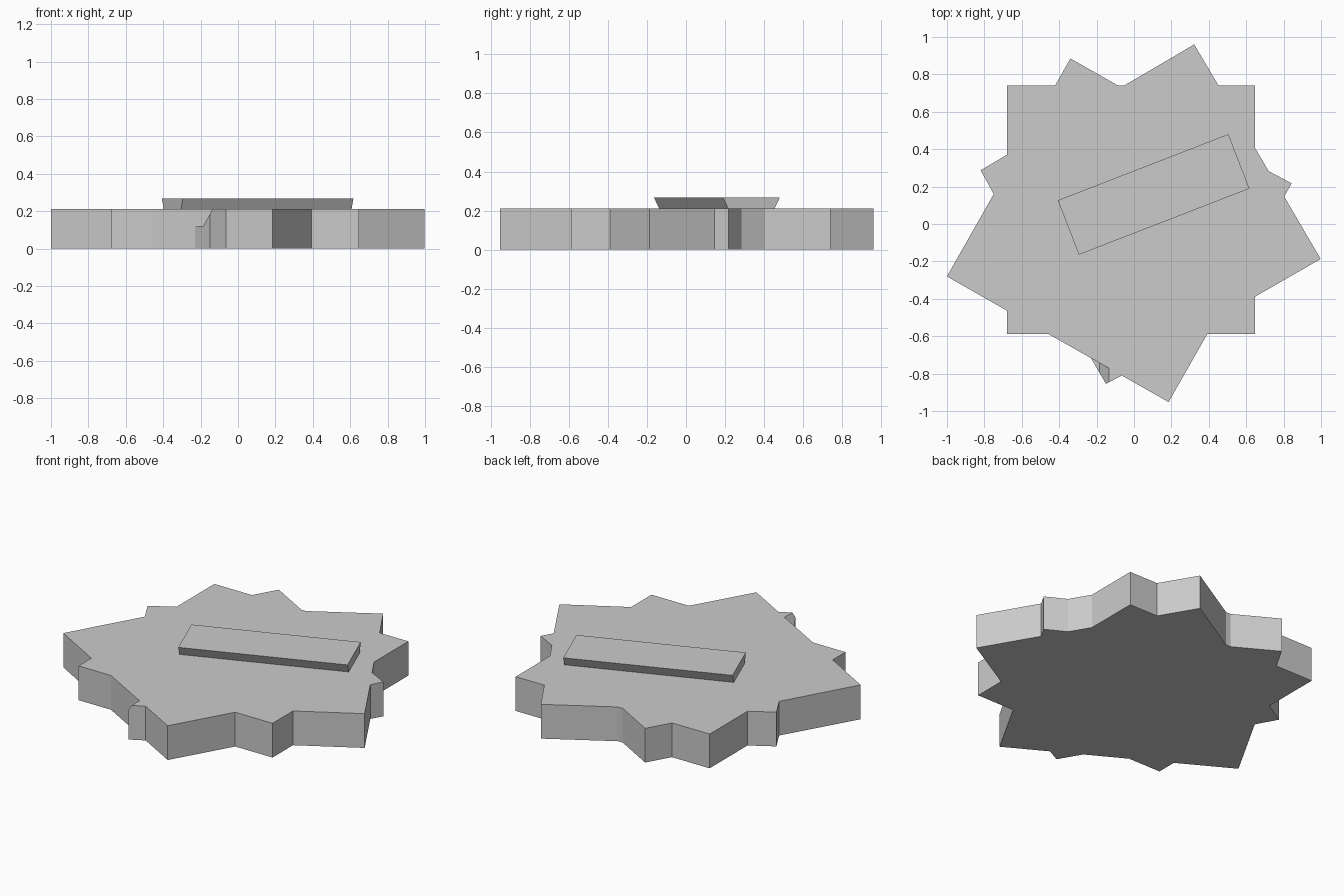
import bpy, bmesh, math
from mathutils import Matrix

if "Cube" in bpy.data.objects:
    bpy.data.objects.remove(bpy.data.objects["Cube"])

H = 0.212      # plate thickness
TOP = 0.268    # top of the raised bar


def make_object(name, bm):
    bmesh.ops.recalc_face_normals(bm, faces=bm.faces)
    mesh = bpy.data.meshes.new(name)
    bm.to_mesh(mesh)
    bm.free()
    obj = bpy.data.objects.new(name, mesh)
    bpy.context.collection.objects.link(obj)
    return obj


def prism(profile, direction):
    """Extrude a closed 3D profile along a direction."""
    bm = bmesh.new()
    face = bm.faces.new([bm.verts.new(p) for p in profile])
    ext = bmesh.ops.extrude_face_region(bm, geom=[face], use_keep_orig=True)
    moved = [v for v in ext["geom"] if isinstance(v, bmesh.types.BMVert)]
    bmesh.ops.translate(bm, verts=moved, vec=direction)
    return bm


# Star-shaped plate: outline of overlapping turned rectangles
outline = [
    (0.322, 0.96), (0.452, 0.74), (0.648, 0.74), (0.648, 0.405),
    (0.72, 0.283), (0.843, 0.217), (0.803, 0.147), (0.998, -0.187),
    (0.648, -0.388), (0.648, -0.588), (0.392, -0.588), (0.185, -0.952),
    (-0.065, -0.81), (-0.23, -0.717), (-0.458, -0.588), (-0.68, -0.588),
    (-0.68, -0.463), (-1.0, -0.28), (-0.75, 0.16), (-0.82, 0.287),
    (-0.68, 0.37), (-0.68, 0.74), (-0.422, 0.74), (-0.34, 0.885),
    (-0.085, 0.74), (-0.053, 0.74),
]
make_object("star_plate", prism([(x, y, 0) for x, y in outline], (0, 0, H)))

# Chipped tooth: low step, slope, then full height
x0, x1, low = -0.185, -0.135, 0.122
tooth = [(-0.23, -0.717), (x0, -0.794), (-0.15, -0.855), (x1, -0.847),
         (-0.065, -0.81), (x1, -0.77), (x0, -0.742)]


def tooth_height(x):
    t = min(max((x - x0) / (x1 - x0), 0), 1)
    return low + (H - low) * t


bm = bmesh.new()
base = [bm.verts.new((x, y, 0)) for x, y in tooth]
top = [bm.verts.new((x, y, tooth_height(x))) for x, y in tooth]
bm.faces.new(base)
for ids in ((0, 1, 6), (1, 2, 3, 5, 6), (3, 4, 5)):
    bm.faces.new([top[i] for i in ids])
for i in range(len(tooth)):
    j = (i + 1) % len(tooth)
    bm.faces.new((base[i], base[j], top[j], top[i]))
make_object("chipped_tooth", bm)

# Raised bar: dovetail section, long sides lean outward
length, wide, narrow = 0.978, 0.312, 0.256
section = [(-length / 2, -narrow / 2, H), (-length / 2, narrow / 2, H),
           (-length / 2, wide / 2, TOP), (-length / 2, -wide / 2, TOP)]
bar = make_object("dovetail_bar", prism(section, (length, 0, 0)))
bar.data.transform(Matrix.Translation((0.105, 0.158, 0))
                   @ Matrix.Rotation(math.radians(21.2), 4, 'Z'))
